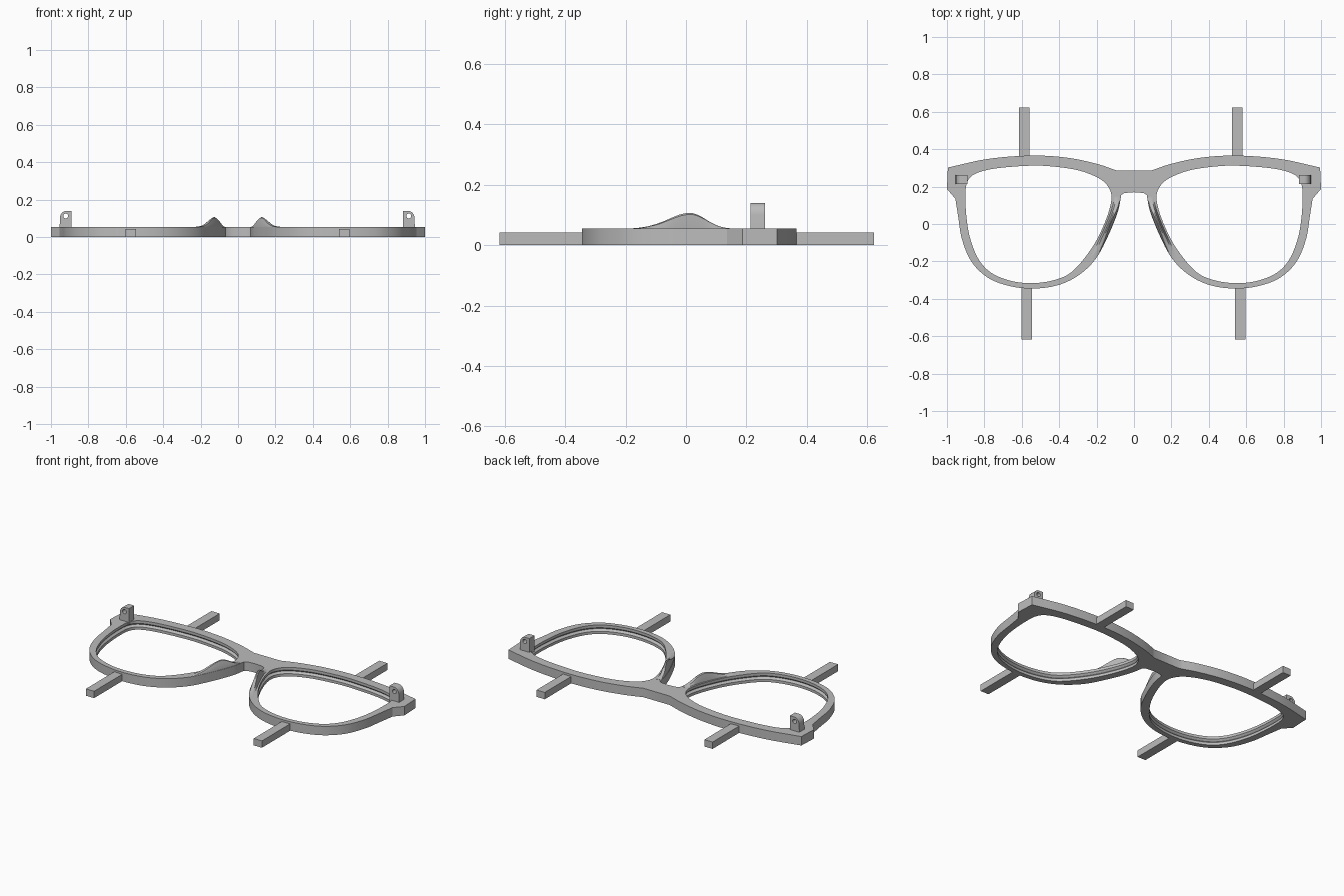
import bpy, bmesh, math
from mathutils import Vector

if "Cube" in bpy.data.objects:
    bpy.data.objects.remove(bpy.data.objects["Cube"], do_unlink=True)

grey = bpy.data.materials.new("plain grey")
grey.use_nodes = True
colour = (0.5, 0.5, 0.5, 1)
grey.diffuse_color = colour
grey.node_tree.nodes["Principled BSDF"].inputs["Base Color"].default_value = colour

THICK = 0.055


def spline(points, closed=False, steps=6):
    """Smooth curve through the given points."""
    pts = [Vector(p) for p in points]
    count = len(pts)
    out = []
    for i in range(count if closed else count - 1):
        if closed:
            a, b, c, d = (pts[(i + k) % count] for k in (-1, 0, 1, 2))
        else:
            b, c = pts[i], pts[i + 1]
            a = pts[i - 1] if i else b * 2 - c
            d = pts[i + 2] if i + 2 < count else c * 2 - b
        for s in range(steps):
            t = s / steps
            out.append(0.5 * (2 * b + (c - a) * t + (2 * a - 5 * b + 4 * c - d) * t * t
                              + (3 * b - a - 3 * c + d) * t ** 3))
    if not closed:
        out.append(pts[-1])
    return out


def finish(name, bm, mirror=False, smooth=True):
    bmesh.ops.recalc_face_normals(bm, faces=bm.faces)
    mesh = bpy.data.meshes.new(name)
    bm.to_mesh(mesh)
    bm.free()
    mesh.materials.append(grey)
    obj = bpy.data.objects.new(name, mesh)
    bpy.context.collection.objects.link(obj)
    if mirror:
        mod = obj.modifiers.new("Mirror", "MIRROR")
        mod.use_clip = True
    if smooth:
        bpy.ops.object.select_all(action="DESELECT")
        obj.select_set(True)
        bpy.context.view_layer.objects.active = obj
        bpy.ops.object.shade_smooth_by_angle(angle=math.radians(28))
    return obj


def pierced_solid(bm, stacks, open_seam=False):
    """Walls along each stack of rings, with caps filled between the end rings."""
    caps = ([], [])
    for number, stack in enumerate(stacks):
        rings = [[bm.verts.new(p) for p in ring] for ring in stack]
        n = len(rings[0])
        for low, high in zip(rings, rings[1:]):
            for i in range(n):
                if open_seam and number == 0 and i == n - 1:
                    continue
                j = (i + 1) % n
                bm.faces.new((low[i], low[j], high[j], high[i]))
        for cap, ring in zip(caps, (rings[0], rings[-1])):
            for i in range(n):
                pair = (ring[i], ring[(i + 1) % n])
                cap.append(bm.edges.get(pair) or bm.edges.new(pair))
    for cap in caps:
        bmesh.ops.triangle_fill(bm, edges=cap, use_beauty=True)


def at_height(ring, z):
    return [(p.x, p.y, z) for p in ring]


def normals(ring):
    """Right-hand side direction at every point of a closed ring."""
    out = []
    for i, p in enumerate(ring):
        t = (ring[(i + 1) % len(ring)] - ring[i - 1]).normalized()
        out.append(Vector((t.y, -t.x)))
    return out


# Outline of one half of the frame
brow = spline([(.09, .285), (.2, .322), (.36, .355), (.55, .366), (.78, .348), (.995, .302)])
rim = spline([(.955, .135), (.94, .04), (.92, -.08), (.87, -.2), (.78, -.288), (.66, -.333),
              (.53, -.345), (.4, -.325), (.29, -.27), (.2, -.18), (.132, -.05), (.085, .07),
              (.068, .155)])
under_bridge = [Vector((.055, .164)), Vector((.03, .168)), Vector((0, .17))]
outline = [Vector((0, .285))] + brow + [Vector((1, .187))] + rim + under_bridge

# Lens opening
opening = spline([(.55, .312), (.74, .297), (.85, .268), (.893, .22), (.901, .14), (.895, .03),
                  (.875, -.08), (.83, -.19), (.76, -.263), (.65, -.306), (.53, -.316),
                  (.41, -.295), (.32, -.245), (.22, -.12), (.155, .01), (.122, .12),
                  (.13, .185), (.18, .24), (.29, .285), (.42, .306)], closed=True)

# Frame, with a shallow lens groove inside each opening
outward = [-n for n in normals(opening)]
groove = [p + n * 0.012 for p, n in zip(opening, outward)]
mid = THICK / 2
bm = bmesh.new()
pierced_solid(bm, [
    [at_height(outline, 0), at_height(outline, THICK)],
    [at_height(opening, 0), at_height(opening, mid - .011), at_height(groove, mid),
     at_height(opening, mid + .011), at_height(opening, THICK)]], open_seam=True)
finish("frame", bm, mirror=True)

# Nose pads: a ridge swelling up from the inner part of the rim
path = [p for p in rim if p.x < .3 and -.23 < p.y < .15]
bm = bmesh.new()
sections = []
for i, p in enumerate(path):
    t = (path[min(i + 1, len(path) - 1)] - path[max(i - 1, 0)]).normalized()
    side = Vector((t.y, -t.x))
    away = p.y - .005
    swell = math.exp(-(away / (.1 if away < 0 else .075)) ** 2)
    top = THICK - .001 + .053 * swell
    shape = [(.002, .04), (.002, THICK - .001), (.002 + .008 * swell, top - .02 * swell),
             (.004 + .011 * swell, top - .003 * swell), (.02, top),
             (.026, top - .005 * swell), (.036, THICK - .001), (.036, .04)]
    sections.append([bm.verts.new((*(p + side * off), z)) for off, z in shape])
for a, b in zip(sections, sections[1:]):
    for i in range(len(a)):
        j = (i + 1) % len(a)
        bm.faces.new((a[i], a[j], b[j], b[i]))
bm.faces.new(sections[0])
bm.faces.new(sections[-1])
finish("nose_pads", bm, mirror=True)

# Hinge lugs: rounded outer shoulder and a pin hole
for name, side in (("left_hinge", 1), ("right_hinge", -1)):
    profile = [(.885, .04), (.885, .14), (.915, .14)]
    for k in range(1, 7):
        a = math.pi / 2 * (1 - k / 6)
        profile.append((.915 + .033 * math.cos(a), .1 + .04 * math.sin(a)))
    profile.append((.95, .04))
    pin = [(.917 + .013 * math.cos(k * math.pi / 8), .113 + .013 * math.sin(k * math.pi / 8))
           for k in range(16)]
    bm = bmesh.new()
    pierced_solid(bm, [[[(side * x - .004, y, z) for x, z in ring] for y in (.213, .262)]
                       for ring in (profile, pin)])
    finish(name, bm)

# Straight tabs sticking out above and below each lens
for name, x, y0, y1 in (("upper_right_tab", -.588, .34, .622), ("upper_left_tab", .552, .34, .622),
                        ("lower_right_tab", -.573, -.618, -.33),
                        ("lower_left_tab", .567, -.618, -.33)):
    bm = bmesh.new()
    bmesh.ops.create_cube(bm, size=1)
    for v in bm.verts:
        v.co = (x + v.co.x * .056, (y0 + y1) / 2 + v.co.y * (y1 - y0), (v.co.z + .5) * .042)
    finish(name, bm, smooth=False)
